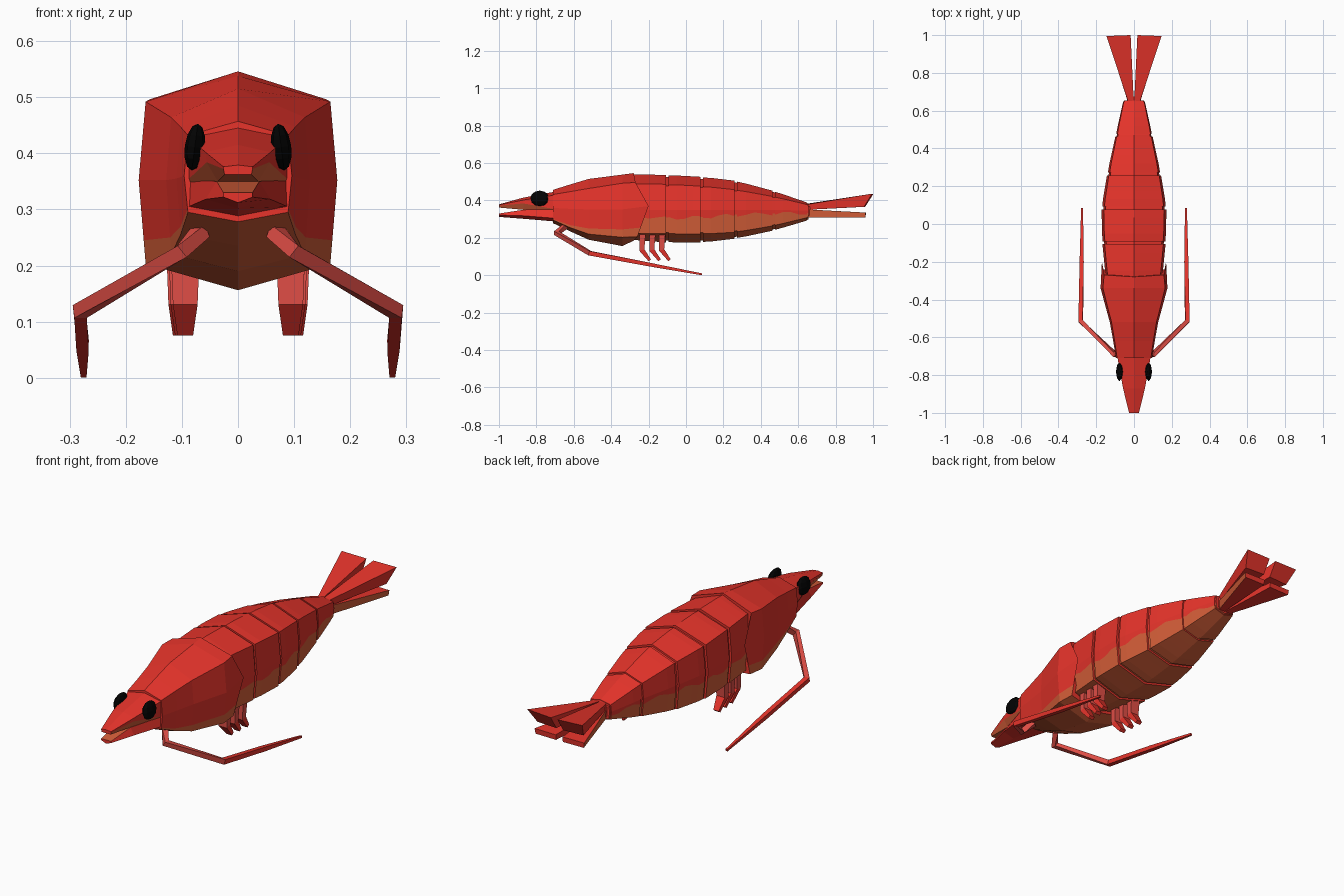
import bpy, bmesh, math
from mathutils import Vector

if "Cube" in bpy.data.objects:
    bpy.data.objects.remove(bpy.data.objects["Cube"])


def material(name, rgb):
    m = bpy.data.materials.new(name)
    m.diffuse_color = (*rgb, 1)
    m.use_nodes = True
    m.node_tree.nodes["Principled BSDF"].inputs["Base Color"].default_value = m.diffuse_color
    return m


RED = material("shell_red", (0.80, 0.034, 0.024))
ORANGE = material("belly_orange", (0.66, 0.112, 0.040))
PALE = material("limb_red", (0.74, 0.075, 0.060))
BLACK = material("eye_black", (0.001, 0.001, 0.001))


def loft(name, rings, mats, rule=lambda row, strip: 0):
    """Skin closed rings; rule(row, strip) picks the material of each face."""
    bm = bmesh.new()
    rows = [[bm.verts.new(p) for p in r] for r in rings]
    n = len(rows[0])
    for i, (a, b) in enumerate(zip(rows, rows[1:])):
        for j in range(n):
            k = (j + 1) % n
            f = bm.faces.new((a[j], a[k], b[k], b[j]))
            f.material_index = int(rule(i, j))
    bm.faces.new(rows[0])
    bm.faces.new(rows[-1]).material_index = int(rule(len(rows) - 2, -1))
    bmesh.ops.recalc_face_normals(bm, faces=bm.faces)
    me = bpy.data.meshes.new(name)
    bm.to_mesh(me)
    bm.free()
    for m in mats:
        me.materials.append(m)
    ob = bpy.data.objects.new(name, me)
    bpy.context.collection.objects.link(ob)
    return ob


def strips(*ids):
    return lambda row, strip: strip in ids


def mirrored(half):
    """Complete a right-hand half outline with its left-hand copy."""
    left = [Vector((-p[0], p[1], p[2])) for p in reversed(half) if abs(p[0]) > 1e-6]
    return [Vector(p) for p in half] + left


def shell_ring(y, w, zt, zs, zm, zl, zb, line, dy=(0, 0, 0, 0, 0), s=1.0):
    """Ridge, shoulder, flank, colour line, lower edge and keel."""
    h = [Vector((x, y + d, zm + (z - zm) * s)) for x, z, d in zip(
        (0, w * .93 * s, w * s, w * .93 * s, 0), (zt, zs, zm, zl, zb), dy)]
    t = min(max((zm - line) / (zm - zl), .04), .95)
    h.insert(3, h[2].lerp(h[3], t))
    return mirrored(h)


BELLY = strips(3, 4, 5, 6)

# Abdomen profile: y, half width, ridge, shoulder, flank, lower edge, keel, colour line
ABDOMEN = [
    (-.30, .148, .540, .490, .350, .225, .190, .320),
    (-.10, .168, .536, .486, .350, .222, .175, .305),
    (.085, .172, .526, .476, .350, .220, .175, .310),
    (.265, .142, .505, .457, .350, .230, .196, .322),
    (.470, .097, .450, .420, .350, .265, .240, .330),
    (.655, .056, .386, .376, .345, .310, .295, .332)]


def abdomen_at(y):
    for a, b in zip(ABDOMEN, ABDOMEN[1:]):
        if y <= b[0]:
            break
    t = (y - a[0]) / (b[0] - a[0])
    return [p + (q - p) * t for p, q in zip(a, b)]


# Overlapping abdomen plates with a recessed core showing in the grooves
for i, (a, b) in enumerate(zip(ABDOMEN, ABDOMEN[1:])):
    y0, y1 = a[0] + .007, b[0] - .007
    rings = []
    for k in range(5):
        v = abdomen_at(y0 + (y1 - y0) * k / 4)
        v[7] += .010 * math.cos(k * math.pi / 2 + i)
        rings.append(shell_ring(*v, s=.985 if k == 0 else 1.0))
    loft(f"abdomen_plate_{i + 1}", rings, (RED, ORANGE), BELLY)
loft("abdomen_core", [shell_ring(*v, s=.94) for v in ABDOMEN], (RED, ORANGE), BELLY)

# Carapace with a pointed rear edge on each flank
loft("carapace", [
    shell_ring(-.71, .096, .457, .432, .360, .295, .278, .300),
    shell_ring(-.62, .110, .485, .447, .355, .255, .235, .268),
    shell_ring(-.52, .128, .515, .464, .352, .220, .190, .250),
    shell_ring(-.34, .177, .538, .492, .352, .203, .156, .245),
    shell_ring(-.28, .170, .546, .496, .370, .206, .185, .255, (0, .01, .08, .02, .0)),
], (RED, ORANGE), BELLY)

# Snout halves, parted to form an open mouth with a paler lining
loft("upper_snout", [mirrored([(0, y, zt), (w, y, zs), (wc, y, zc), (wb, y, zb)])
     for y, w, wc, wb, zt, zs, zc, zb in (
         (-.705, .088, .088, .086, .446, .428, .354, .348),
         (-.87, .058, .056, .036, .415, .402, .384, .350),
         (-1.0, .026, .026, .024, .379, .376, .372, .362))],
     (RED, ORANGE), strips(2, 3, 4))
loft("lower_snout", [mirrored([(wt, y, zt), (w, y, zs), (0, y, zb)])
     for y, wt, w, zt, zs, zb in (
         (-.705, .086, .088, .352, .305, .288),
         (-.87, .038, .058, .350, .318, .302),
         (-1.0, .026, .026, .330, .322, .312))], (RED, ORANGE), strips(4))


def limb(name, pts, ref, red_from):
    """Four-sided tube through (x, y, z, half width, half depth) points."""
    P = [Vector(p[:3]) for p in pts]
    rings = []
    for i, p in enumerate(P):
        t = Vector()
        if i:
            t += (p - P[i - 1]).normalized()
        if i < len(P) - 1:
            t += (P[i + 1] - p).normalized()
        t.normalize()
        u = (ref - t * ref.dot(t)).normalized()
        v = t.cross(u)
        a, b = pts[i][3:]
        rings.append([p + u * a * cu + v * b * cv
                      for cu, cv in ((1, 1), (-1, 1), (-1, -1), (1, -1))])
    loft(name, rings, (PALE, RED), lambda row, strip: row >= red_from)


for side, s in (("right", 1), ("left", -1)):
    # Eye
    bpy.ops.mesh.primitive_uv_sphere_add(segments=8, ring_count=6, radius=1,
                                         location=(s * .077, -.782, .411),
                                         rotation=(0, -s * .13, 0))
    eye = bpy.context.object
    eye.name = side + "_eye"
    eye.scale = (.018, .050, .042)
    eye.data.materials.append(BLACK)

    # Feeler, bent out and swept back
    limb(side + "_feeler", [
        (s * .065, -.645, .262, .013, .013), (s * .100, -.692, .225, .013, .013),
        (s * .282, -.515, .118, .012, .012), (s * .277, -.20, .058, .010, .011),
        (s * .275, .085, .005, .005, .005)], Vector((0, 0, 1)), 2)

    # Three short legs
    for k in range(3):
        y = -.232 + k * .053
        x = s * (.098 + .004 * (k - 1))
        limb(f"{side}_leg_{k + 1}", [
            (x, y, .235, .026, .017), (x, y - .004, .135, .022, .014),
            (x, y + .038, .080, .014, .008)], Vector((1, 0, 0)), 1)

    # Tail fan: a raised upper blade and a flat lower blade
    def blade(name, base, tip, rule):
        loft(name, [[(s * x, y, z) for x, y, z in r] for r in (base, tip)],
             (RED, ORANGE), rule)

    blade(side + "_upper_tail_blade",
          [(.001, .645, .382), (.030, .645, .378), (.028, .645, .350), (.001, .645, .350)],
          [(.018, 1.0, .432), (.146, .995, .436), (.122, .952, .366), (.018, .958, .366)],
          strips())
    blade(side + "_lower_tail_blade",
          [(.001, .645, .352), (.032, .645, .352), (.030, .645, .308), (.001, .645, .308)],
          [(.018, .962, .335), (.132, .960, .335), (.128, .958, .310), (.018, .960, .310)],
          strips(1))

# Tail stalk joining the last plate to the fan
loft("tail_stalk", [[(x * w, y, .345 + z * h) for x, z in
     ((-1, .6), (0, 1), (1, .6), (1, -.7), (0, -1), (-1, -.7))]
     for y, w, h in ((.63, .048, .038), (.675, .030, .034))], (RED, ORANGE), strips(3, 4))
